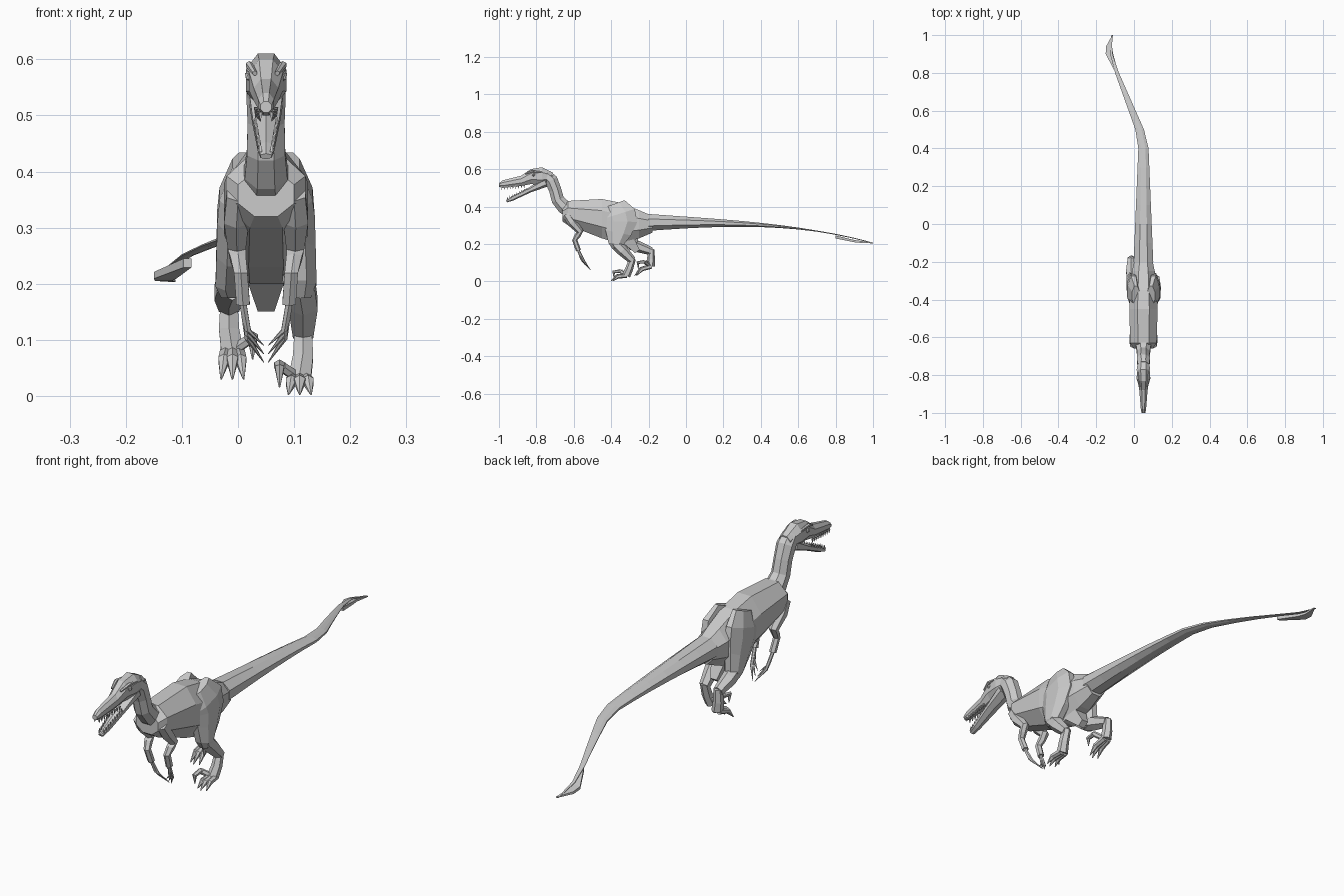
import bpy, bmesh, math
from mathutils import Vector

cube = bpy.data.objects.get("Cube")
if cube:
    bpy.data.objects.remove(cube)

CENTRE_LINE = Vector((0.05, 0, 0))


def finish(name, bm, side=1):
    """Place a part on the body's centre line, mirrored when side is -1."""
    for vert in bm.verts:
        vert.co.x *= side
        vert.co += CENTRE_LINE
    bmesh.ops.recalc_face_normals(bm, faces=bm.faces)
    mesh = bpy.data.meshes.new(name)
    bm.to_mesh(mesh)
    bm.free()
    obj = bpy.data.objects.new(name, mesh)
    bpy.context.collection.objects.link(obj)


def add_loft(bm, stations, sides, upright=False):
    """Skin rings along stations of (point, half width, half depth)."""
    points = [Vector(station[0]) for station in stations]
    last = len(points) - 1
    corner = math.pi / sides
    rings = []
    for i, (_, width, depth) in enumerate(stations):
        path = points[min(i + 1, last)] - points[max(i - 1, 0)]
        across = Vector((0, -path.z, path.y)).normalized()
        if upright:
            across = Vector((0, 0, 1))
        ring = []
        for k in range(sides):
            angle = corner * (2 * k + 1)
            offset = across * depth * math.sin(angle)
            offset.x += width * math.cos(angle)
            ring.append(bm.verts.new(points[i] + offset / math.cos(corner)))
        rings.append(ring)
    for near, far in zip(rings, rings[1:]):
        for k in range(sides):
            bm.faces.new((near[k - 1], near[k], far[k], far[k - 1]))
    bm.faces.new(rings[0])
    bm.faces.new(rings[-1])


def loft(name, stations, sides=8, side=1, upright=False):
    bm = bmesh.new()
    add_loft(bm, stations, sides, upright)
    finish(name, bm, side)


def profile(name, rows):
    """Upright loft from rows of (y, top, bottom, half width)."""
    stations = [((0, y, (top + bottom) / 2), width, (top - bottom) / 2)
                for y, top, bottom, width in rows]
    loft(name, stations, upright=True)


def tube(name, joints, sides=6, side=1):
    """Round limb from joints of (point, radius)."""
    loft(name, [(point, radius, radius) for point, radius in joints], sides, side)


def spike(name, start, tip, radius, bow, side):
    """Tapering finger, toe or claw whose middle is pushed out by bow."""
    middle = (start + tip) / 2 + Vector(bow)
    tube(name, [(start, radius), (middle, radius * 0.9), (tip, radius / 8)], side=side)


# Torso
profile("torso", [
    (-0.66, 0.4, 0.32, 0.05), (-0.63, 0.43, 0.3, 0.07), (-0.45, 0.44, 0.23, 0.075),
    (-0.35, 0.42, 0.2, 0.07), (-0.25, 0.38, 0.23, 0.06), (-0.18, 0.35, 0.26, 0.045)])


# Tail: droops toward the tip and swings sideways in its last half
def tail_station(t):
    y = -0.2 + 1.2 * t
    swing = min(0.4 * max(0, y - 0.45), 0.17)
    point = (-swing, y, 0.315 - 0.11 * t ** 3)
    return point, 0.05 * (1 - t) + 0.002, max(0.045 * (1 - t) ** 2, 0.006 - 0.004 * t)


loft("tail", [tail_station(i / 12) for i in range(13)], upright=True)

# Flat blade at the tail tip
loft("tail_blade", [((-0.14, 0.8, 0.237), 0.007, 0.008), ((-0.18, 0.9, 0.215), 0.02, 0.006),
                    ((-0.183, 0.94, 0.21), 0.015, 0.005), ((-0.163, 1, 0.205), 0.002, 0.002)],
     4, upright=True)

# Wedge between the legs
tube("pelvis_wedge", [((0, -0.33, 0.25), 0.04), ((0, -0.26, 0.16), 0.015)], 4)

# S-curved neck
tube("neck", [((0, -0.75, 0.57), 0.03), ((0, -0.72, 0.54), 0.035), ((0, -0.7, 0.49), 0.033),
              ((0, -0.685, 0.435), 0.034), ((0, -0.655, 0.4), 0.038), ((0, -0.59, 0.37), 0.05)], 8)

# Skull and snout
profile("skull", [
    (-1, 0.525, 0.505, 0.01), (-0.98, 0.54, 0.5, 0.014), (-0.88, 0.565, 0.51, 0.022),
    (-0.83, 0.6, 0.52, 0.03), (-0.77, 0.61, 0.515, 0.036), (-0.71, 0.58, 0.53, 0.026)])

# Open lower jaw
jaw_tip, jaw_hinge = Vector((0, -0.96, 0.427)), Vector((0, -0.75, 0.53))
loft("lower_jaw", [(jaw_tip, 0.01, 0.005),
                   (jaw_tip.lerp(jaw_hinge, 0.15), 0.015, 0.01),
                   (jaw_tip.lerp(jaw_hinge, 0.6), 0.024, 0.012),
                   (jaw_hinge, 0.03, 0.022)], 6)


def teeth(name, start, end, length):
    """Mirrored rows of small spikes from the jaw tip backward."""
    bm = bmesh.new()
    count = 9
    for side in (-1, 1):
        for i in range(count):
            root = Vector(start).lerp(Vector(end), i / count)
            root.x *= side
            point = root + Vector((0, 0, length))
            add_loft(bm, [(root, 0.003, 0.004), (point, 0.0005, 0.0005)], 4)
    finish(name, bm)


teeth("upper_teeth", (0.01, -0.985, 0.506), (0.02, -0.85, 0.516), -0.017)
teeth("lower_teeth", (0.01, -0.955, 0.435), (0.02, -0.84, 0.49), 0.017)


def face_and_arm(label, side):
    # Brow ridge and eye
    tube(label + "_brow", [((0.02, -0.86, 0.575), 0.004), ((0.03, -0.82, 0.59), 0.006),
                           ((0.03, -0.77, 0.585), 0.004)], side=side)
    bm = bmesh.new()
    bmesh.ops.create_icosphere(bm, subdivisions=1, radius=0.011)
    bmesh.ops.translate(bm, verts=bm.verts, vec=(0.028, -0.815, 0.57))
    finish(label + "_eye", bm, side)

    # Folded arm
    knuckle = Vector((0.041, -0.575, 0.165))
    tube(label + "_arm", [((0.05, -0.64, 0.36), 0.02), ((0.053, -0.61, 0.315), 0.022),
                          ((0.052, -0.565, 0.265), 0.016), ((0.05, -0.58, 0.245), 0.014),
                          ((0.045, -0.595, 0.22), 0.012), (knuckle, 0.012)], side=side)

    # Long fingers bowing outward and meeting near the centre
    for i in range(3):
        tip = Vector((0.004, -0.51, 0.06)) + i * Vector((0, -0.016, 0.015))
        spike(f"{label}_finger_{i + 1}", knuckle, tip, 0.006, (0.01, 0, -0.01), side)


def leg(label, side, knee, ankle, ball, tip):
    """Leg from hip to claws through joints given as (y, z)."""
    knee, ankle, ball, tip = (Vector((0.06, *joint)) for joint in (knee, ankle, ball, tip))
    hip = Vector((0.053, -0.35, 0.32))
    outward = Vector((0.006, 0, 0))

    # Broad thigh rising to a crest beside the back
    loft(label + "_thigh", [(hip + Vector((-0.013, -0.03, 0.095)), 0.02, 0.055),
                            (hip + Vector((0, -0.01, 0.04)), 0.03, 0.09),
                            (hip, 0.034, 0.09), (hip.lerp(knee, 0.5), 0.032, 0.07),
                            (knee, 0.03, 0.04), (knee - Vector((0, 0, 0.025)), 0.02, 0.02)],
         side=side)
    tube(label + "_shin", [(knee, 0.027), (knee.lerp(ankle, 0.4) + outward, 0.026),
                           (ankle + outward, 0.018)], side=side)
    tube(label + "_foot", [(ankle + outward + Vector((0, 0, 0.012)), 0.015),
                           (ankle.lerp(ball, 0.5) + outward, 0.018), (ball, 0.02)], side=side)

    # Walking toes fan out, the middle one reaching furthest
    for i in (-1, 0, 1):
        fan = Vector((0.02 * i, 0.01 * abs(i), 0))
        spike(f"{label}_toe_{i + 2}", ball + fan / 2, tip + fan, 0.011, (0, -0.01, 0.01), side)

    # Raised sickle claw on the inner side
    raised = ball + Vector((-0.036, -0.03, 0.025))
    tube(label + "_inner_toe", [(ball, 0.01), (raised, 0.01)], side=side)
    spike(label + "_sickle_claw", raised, raised + Vector((0, -0.035, -0.04)),
          0.009, (0, -0.02, 0.015), side)


for label, side in (("left", 1), ("right", -1)):
    face_and_arm(label, side)

# Left leg plants forward, right leg lifts behind
leg("left", 1, (-0.375, 0.2), (-0.285, 0.11), (-0.32, 0.03), (-0.4, 0.003))
leg("right", -1, (-0.295, 0.2), (-0.185, 0.16), (-0.19, 0.08), (-0.275, 0.03))
